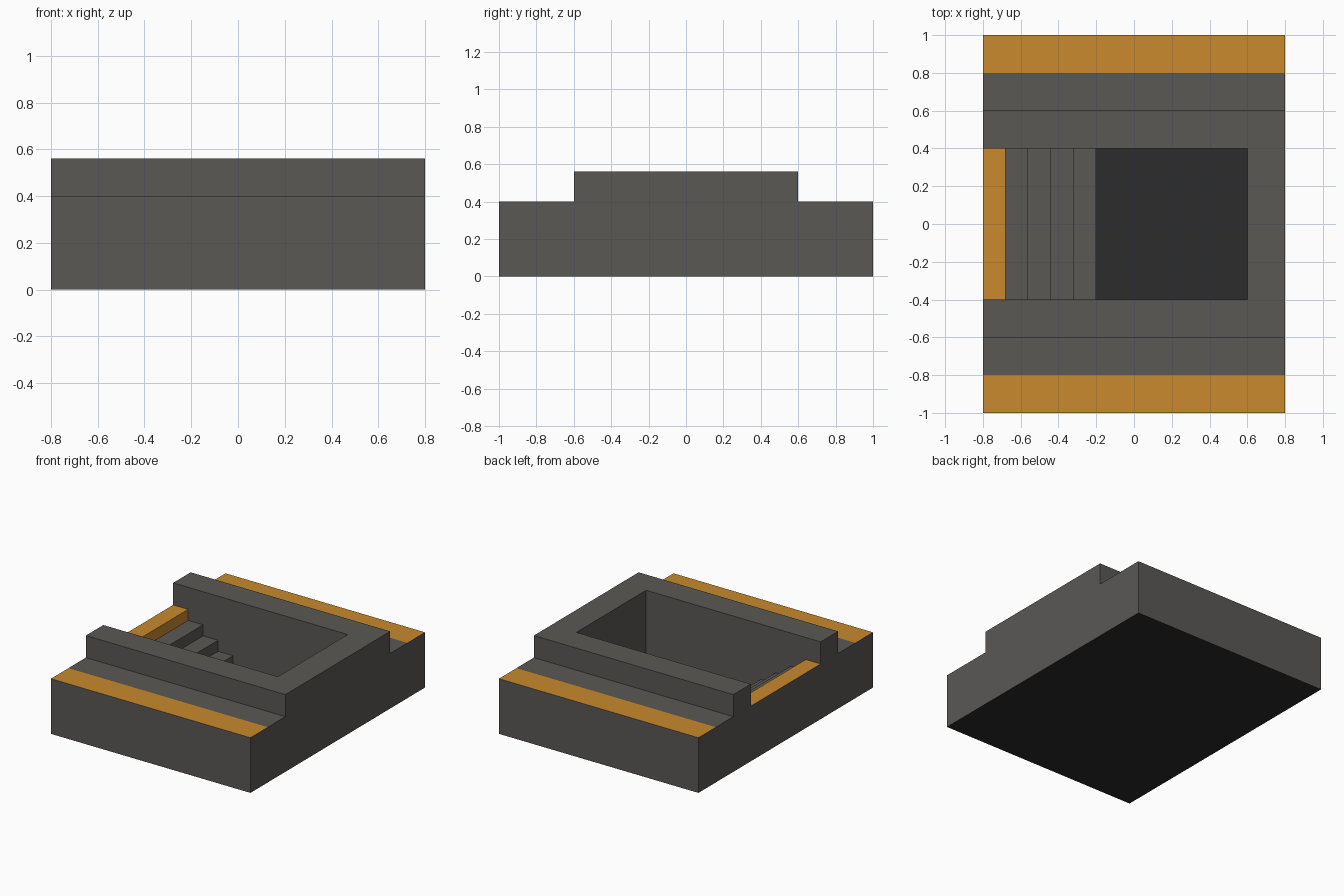
import bpy
import bmesh

if "Cube" in bpy.data.objects:
    bpy.data.objects.remove(bpy.data.objects["Cube"])


def material(name, rgb):
    m = bpy.data.materials.new(name)
    m.diffuse_color = (*rgb, 1.0)
    m.use_nodes = True
    m.node_tree.nodes["Principled BSDF"].inputs["Base Color"].default_value = m.diffuse_color
    return m


def prism(name, profile, to_xyz, start, end):
    """Extrude a closed 2D profile between two positions on the third axis."""
    bm = bmesh.new()
    rings = [[bm.verts.new(to_xyz(a, b, t)) for a, b in profile] for t in (start, end)]
    n = len(profile)
    for i in range(n):
        j = (i + 1) % n
        bm.faces.new((rings[0][i], rings[0][j], rings[1][j], rings[1][i]))
    for ring in rings:
        bm.faces.new(ring)
    bmesh.ops.recalc_face_normals(bm, faces=bm.faces)
    mesh = bpy.data.meshes.new(name)
    bm.to_mesh(mesh)
    bm.free()
    obj = bpy.data.objects.new(name, mesh)
    bpy.context.collection.objects.link(obj)
    return obj


grey = material("concrete grey", (0.102, 0.098, 0.091))
orange = material("warning orange", (0.578, 0.254, 0.026))
dark = material("dark floor", (0.025, 0.025, 0.025))

# Stepped body: low ledges with a raised middle, split where the strips begin
half = [(1.0, 0.0), (1.0, 0.4), (0.8, 0.4), (0.6, 0.4), (0.6, 0.56)]
profile = half + [(-y, z) for y, z in reversed(half)]
body = prism("pit_body", profile, lambda y, z, x: (x, y, z), -0.8, 0.8)

# Pit with a staircase going down from the open left side
FLOOR = 0.002
stairs = [(0.6, 0.8), (0.6, FLOOR), (-0.2, FLOOR)]
for i in range(5):
    x, z = -0.2 - 0.12 * i, 0.08 * (i + 1)
    stairs += [(x, z), (x - 0.12 if i < 4 else -1.0, z)]
stairs.append((-1.0, 0.8))
cutter = prism("pit_cutter", stairs, lambda x, z, y: (x, y, z), -0.4, 0.4)
cutter.hide_render = True

mod = body.modifiers.new("pit", 'BOOLEAN')
mod.operation = 'DIFFERENCE'
mod.solver = 'EXACT'
mod.object = cutter
bpy.context.view_layer.objects.active = body
bpy.ops.object.modifier_apply(modifier=mod.name)
bpy.data.objects.remove(cutter)

# Colours by face position and direction
body.data.materials.clear()
for m in (grey, orange, dark):
    body.data.materials.append(m)
for f in body.data.polygons:
    c, n = f.center, f.normal
    f.use_smooth = False
    f.material_index = 0
    if abs(c.z) < 0.01:
        f.material_index = 2                      # pit floor and underside
    elif n.z > 0.9 and abs(c.z - 0.4) < 0.01:
        if abs(c.y) > 0.8 or abs(c.y) < 0.4:
            f.material_index = 1                  # edge strips and top step
    elif n.x > 0.9 and abs(c.x + 0.68) < 0.01:
        f.material_index = 1                      # riser of the top step
